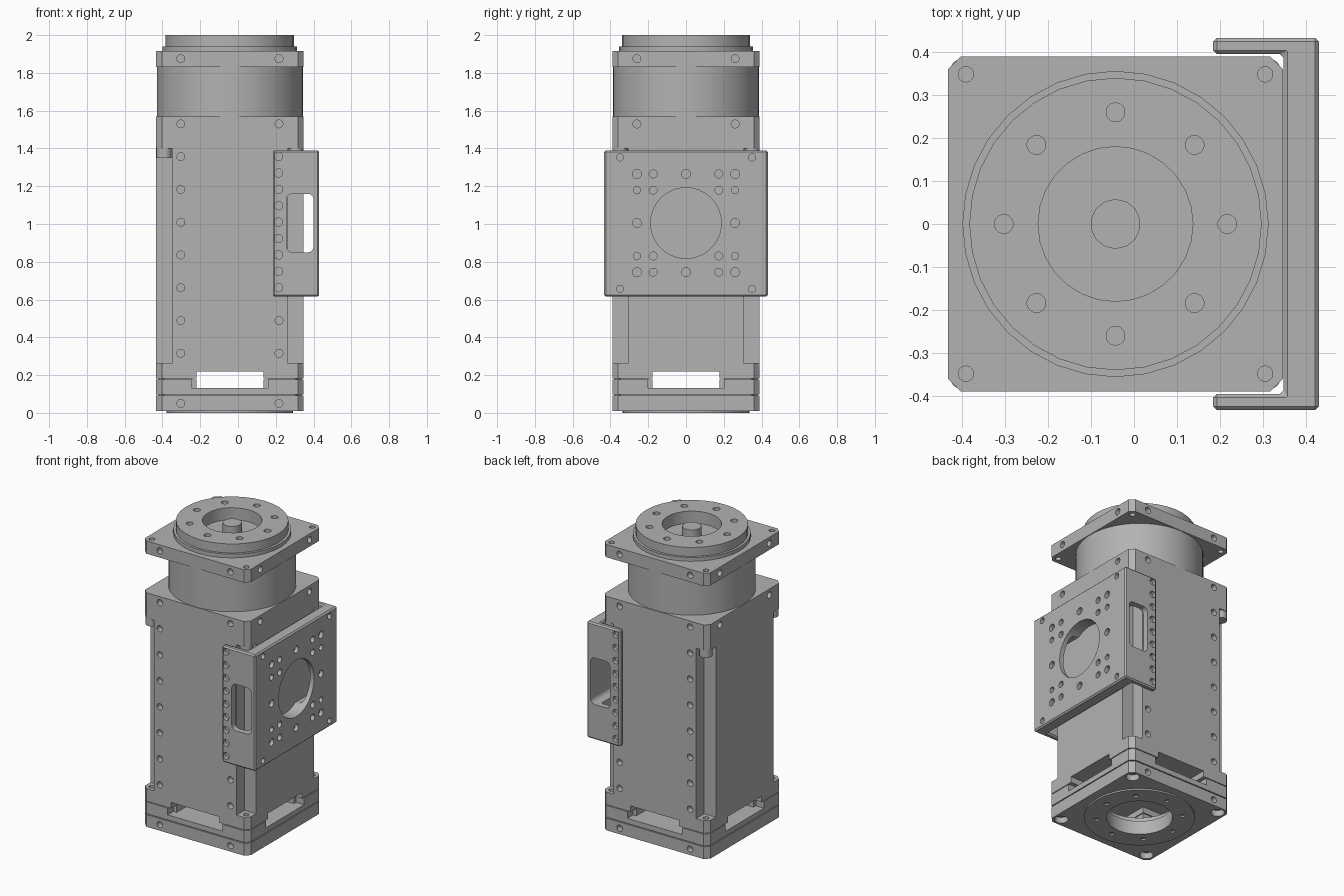
import bpy, bmesh, math
from mathutils import Matrix, Vector

if "Cube" in bpy.data.objects:
    bpy.data.objects.remove(bpy.data.objects["Cube"])

AX = -0.043      # x of the body axis
HALF = 0.39      # half width of the square body
HOLE = 0.26      # offset of the screw rows and bolt circles
CORNER = 0.348   # offset of the corner screws

metal = bpy.data.materials.new("machined grey")
metal.use_nodes = True
GREY = (0.45, 0.45, 0.45, 1)
metal.diffuse_color = GREY
metal.node_tree.nodes["Principled BSDF"].inputs["Base Color"].default_value = GREY


def prism(bm, outline, z0, z1):
    """Extrude an outline in xy from z0 to z1."""
    face = bm.faces.new([bm.verts.new((x, y, z0)) for x, y in outline])
    top = bmesh.ops.extrude_face_region(bm, geom=[face])["geom"]
    moved = [v for v in top if isinstance(v, bmesh.types.BMVert)]
    bmesh.ops.translate(bm, verts=moved, vec=(0, 0, z1 - z0))
    bmesh.ops.recalc_face_normals(bm, faces=bm.faces[:])


def square(half, chamfer):
    h, c = half, half - chamfer
    pts = [(h, -c), (h, c), (c, h), (-c, h), (-h, c), (-h, -c), (-c, -h), (c, -h)]
    return [(AX + x, y) for x, y in pts]


def box(bm, x0, x1, y0, y1, z0, z1):
    prism(bm, [(x0, y0), (x1, y0), (x1, y1), (x0, y1)], z0, z1)


def drill(bm, centre, direction, r, depth, seg=14):
    """Cylinder centred on a surface point, reaching depth to either side."""
    turn = Vector((0, 0, 1)).rotation_difference(Vector(direction)).to_matrix().to_4x4()
    bmesh.ops.create_cone(bm, cap_ends=True, segments=seg, radius1=r, radius2=r,
                          depth=2 * depth, matrix=Matrix.Translation(centre) @ turn)


def disc(bm, r, z0, z1, seg=40, x=AX, y=0):
    drill(bm, (x, y, (z0 + z1) / 2), (0, 0, 1), r, (z1 - z0) / 2, seg)


def side_holes(bm, z, sides, r=0.021):
    """A pair of screw holes on each of the given sides of the body."""
    for dx, dy in sides:
        for s in (-HOLE, HOLE):
            drill(bm, (AX + dx * HALF + dy * s, dy * HALF + dx * s, z), (dx, dy, 0), r, 0.04)


def corners(offset):
    return [(AX + i * offset, j * offset) for i in (-1, 1) for j in (-1, 1)]


def bolt_circle(bm, z, r, depth):
    for k in range(8):
        a = k * math.pi / 4
        drill(bm, (AX + HOLE * math.cos(a), HOLE * math.sin(a), z), (0, 0, 1), r, depth)


def windows(bm, half, z0, z1, depth=1):
    """Openings through the sides; a small depth cuts only the outer skin."""
    for s in (-1, 1):
        lo, hi = sorted((s * (HALF + 0.1), s * (HALF - depth)))
        box(bm, AX - half, AX + half, lo, hi, z0, z1)
        box(bm, AX + lo, AX + hi, -half, half, z0, z1)


def to_object(bm, name):
    mesh = bpy.data.meshes.new(name)
    bm.to_mesh(mesh)
    bm.free()
    ob = bpy.data.objects.new(name, mesh)
    bpy.context.collection.objects.link(ob)
    return ob


def finish(bm, name, cutters=(), bevel=0):
    ob = to_object(bm, name)
    ob.data.materials.append(metal)
    bpy.context.view_layer.objects.active = ob
    if bevel:
        m = ob.modifiers.new("edge", "BEVEL")
        m.width, m.segments, m.limit_method = bevel, 1, "ANGLE"
        bpy.ops.object.modifier_apply(modifier=m.name)
    for cut in cutters:
        tool = to_object(cut, name + "_cutter")
        tool.hide_render = True
        m = ob.modifiers.new("cut", "BOOLEAN")
        m.object, m.operation, m.solver, m.use_self = tool, "DIFFERENCE", "EXACT", True
        bpy.ops.object.modifier_apply(modifier=m.name)
        bpy.data.objects.remove(tool)
    bpy.ops.object.select_all(action="DESELECT")
    ob.select_set(True)
    bpy.ops.object.shade_smooth_by_angle(angle=math.radians(30))
    return ob


FRONT_BACK = [(0, -1), (0, 1)]
ALL = FRONT_BACK + [(1, 0), (-1, 0)]
PITCH = 0.1735

# Main housing with corner channels, screw rows and window tops
body, cut, slots = bmesh.new(), bmesh.new(), bmesh.new()
prism(body, square(HALF, 0.03), 0.181, 1.57)
for i in (-1, 1):
    for j in (-1, 1):
        xs = sorted((AX + i * 0.305, AX + i * 0.5))
        ys = sorted((j * 0.305, j * 0.5))
        box(cut, *xs, *ys, 0.265, 1.4)
for x, y in corners(CORNER):
    drill(cut, (x, y, 0.25), (0, 0, 1), 0.018, 0.04)
side_holes(cut, 1.53, ALL)
for k in range(1, 8):
    side_holes(cut, 1.53 - k * PITCH, FRONT_BACK)
windows(slots, 0.178, 0.1, 0.22)
finish(body, "housing", [cut, slots])

# Screw heads at the top of the corner channels
heads = bmesh.new()
for x, y in corners(CORNER):
    disc(heads, 0.04, 1.35, 1.402, 16, x, y)
finish(heads, "channel_screw_heads")

# Spacer ring with side windows
ring, bore, slots, skin = [bmesh.new() for _ in range(4)]
prism(ring, square(HALF, 0.03), 0.097, 0.176)
disc(bore, 0.23, 0, 0.15)
windows(slots, 0.178, 0.131, 0.3)
windows(skin, 0.202, 0.131, 0.3, 0.06)
finish(ring, "spacer_ring", [bore, slots, skin])

# Recessed core that shows as dark seams between the plates
core, bore, slots = [bmesh.new() for _ in range(3)]
prism(core, square(HALF - 0.012, 0.03), 0.085, 0.186)
disc(bore, 0.235, 0, 0.3)
windows(slots, 0.204, 0.128, 0.3)
finish(core, "seam_core", [bore, slots])

# Base plate with bore and counterbored corners
base, cut = bmesh.new(), bmesh.new()
prism(base, square(HALF, 0.03), 0.01, 0.091)
disc(cut, 0.2, -0.1, 0.2)
for x, y in corners(0.335):
    drill(cut, (x, y, 0.01), (0, 0, 1), 0.042, 0.04)
side_holes(cut, 0.05, FRONT_BACK)
finish(base, "base_plate", [cut])

# Locating ring under the base
foot, cut = bmesh.new(), bmesh.new()
disc(foot, 0.335, 0, 0.012)
disc(cut, 0.2, -0.1, 0.2)
bolt_circle(cut, 0, 0.016, 0.05)
finish(foot, "base_locating_ring", [cut])

# Round neck and square flange
neck = bmesh.new()
disc(neck, 0.386, 1.565, 1.835, 64)
finish(neck, "neck")
flange, cut = bmesh.new(), bmesh.new()
prism(flange, square(HALF, 0.03), 1.83, 1.915)
side_holes(cut, 1.875, ALL)
for x, y in corners(CORNER):
    drill(cut, (x, y, 1.875), (0, 0, 1), 0.018, 0.1)
finish(flange, "flange", [cut])

# Stepped output disc with recess, bolt circle and centre pin
output, cut = bmesh.new(), bmesh.new()
disc(output, 0.34, 1.91, 2.0, 32)
disc(cut, 0.18, 1.92, 2.1, 28)
bolt_circle(cut, 2.0, 0.022, 0.05)
finish(output, "output_disc", [cut])
step, cut = bmesh.new(), bmesh.new()
disc(step, 0.356, 1.905, 1.94, 32)
disc(cut, 0.3, 1.92, 2.1, 32)
finish(step, "output_step", [cut])
pin = bmesh.new()
disc(pin, 0.058, 1.9, 1.985, 14)
finish(pin, "centre_pin")

# U-shaped mounting bracket: outline, slot, round opening and screw holes
bracket, slot, opening, holes = [bmesh.new() for _ in range(4)]
half_u = [(0.43, 0.433), (0.184, 0.433), (0.184, 0.395), (0.348, 0.395)]
prism(bracket, half_u + [(x, -y) for x, y in reversed(half_u)], 0.615, 1.39)
MID = 1.005
box(slot, 0.257, 0.40, -0.6, 0.6, 0.85, 1.16)
across = [e for e in slot.edges if abs(e.verts[0].co.y - e.verts[1].co.y) > 0.5]
bmesh.ops.bevel(slot, geom=across, offset=0.03, segments=4, profile=0.5, affect="EDGES")
drill(opening, (0.43, 0, MID), (1, 0, 0), 0.187, 0.2, 40)
for s in (-1, 1):
    for k in range(-4, 5):
        drill(holes, (0.215, s * 0.433, 1.01 + k * PITCH / 2), (0, 1, 0), 0.022, 0.025)
    drill(holes, (0.43, 0, MID + s * 0.26), (1, 0, 0), 0.024, 0.025)
    drill(holes, (0.43, s * 0.26, MID), (1, 0, 0), 0.024, 0.025)
    for t in (-1, 1):
        for y, z, r in ((0.35, 0.348, 0.019), (0.26, 0.26, 0.024), (0.26, 0.174, 0.019),
                        (0.174, 0.26, 0.021), (0.174, 0.174, 0.021)):
            drill(holes, (0.43, s * y, MID + t * z), (1, 0, 0), r, 0.025)
finish(bracket, "mounting_bracket", [slot, opening, holes], bevel=0.009)
